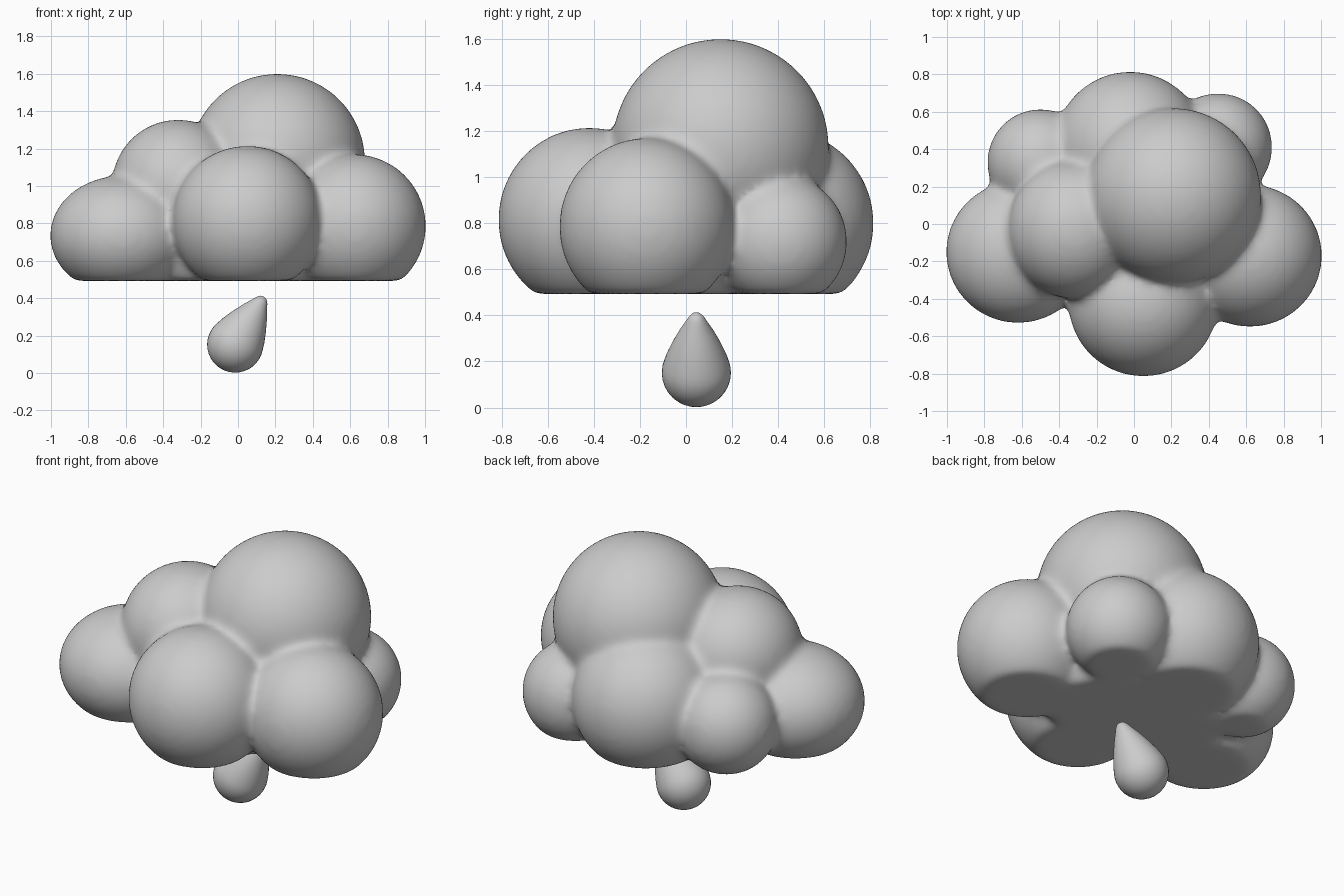
import bpy, bmesh, math
from mathutils import Matrix, Vector

if "Cube" in bpy.data.objects:
    bpy.data.objects.remove(bpy.data.objects["Cube"])

BASE = 0.492  # height of the flat underside


def material(name, rgb):
    m = bpy.data.materials.new(name)
    m.use_nodes = True
    m.diffuse_color = (*rgb, 1)
    m.node_tree.nodes["Principled BSDF"].inputs["Base Color"].default_value = (*rgb, 1)
    return m


def finish(bm, name, mat):
    for f in bm.faces:
        f.smooth = True
    mesh = bpy.data.meshes.new(name)
    bm.to_mesh(mesh)
    bm.free()
    mesh.materials.append(mat)
    ob = bpy.data.objects.new(name, mesh)
    bpy.context.collection.objects.link(ob)
    return ob


grey = material("soft grey", (0.6, 0.6, 0.6))

# Cloud: overlapping puffs (centre, radii), flattened underneath
puffs = [
    ((0.21, 0.15, 1.13), (0.47, 0.47, 0.47)),      # crown
    ((-0.32, -0.03, 1.0), (0.355, 0.37, 0.355)),   # shoulder
    ((-0.62, -0.15, 0.735), (0.385, 0.38, 0.32)),  # right side
    ((0.05, -0.42, 0.815), (0.4, 0.395, 0.4)),     # front
    ((0.62, -0.17, 0.785), (0.385, 0.38, 0.385)),  # left side
    ((-0.02, 0.4, 0.8), (0.41, 0.415, 0.41)),      # back
    ((0.45, 0.41, 0.72), (0.29, 0.29, 0.29)),      # back left
    ((-0.5, 0.33, 0.75), (0.285, 0.285, 0.285)),   # back right
    ((0.0, 0.0, 0.7), (0.6, 0.45, 0.4)),           # hidden core
]
bm = bmesh.new()
for centre, radii in puffs:
    place = Matrix.Translation(centre) @ Matrix.Diagonal((*radii, 1))
    bmesh.ops.create_icosphere(bm, subdivisions=5, radius=1, matrix=place)
for v in bm.verts:
    v.co.z = max(v.co.z, BASE)
cloud = finish(bm, "cloud", grey)

# Fuse the puffs and soften the creases
fuse = cloud.modifiers.new("fuse", 'REMESH')
fuse.mode = 'VOXEL'
fuse.voxel_size = 0.02
fuse.use_smooth_shade = True
soften = cloud.modifiers.new("soften", 'SMOOTH')
soften.factor = 0.5
soften.iterations = 18

# Raindrop: lathed teardrop, tip leaning toward the left
profile = [(0.15 * math.cos(a), 0.15 * math.sin(a))
           for a in (math.radians(d) for d in range(-90, 21, 10))]
profile += [(0.13, 0.085), (0.107, 0.14), (0.075, 0.205), (0.046, 0.255),
            (0.035, 0.275), (0.02, 0.293), (0, 0.299)]
bm = bmesh.new()
ring = [bm.verts.new((r, 0, z)) for r, z in profile]
edges = [bm.edges.new(pair) for pair in zip(ring, ring[1:])]
bmesh.ops.spin(bm, geom=ring + edges, cent=(0, 0, 0), axis=(0, 0, 1),
               angle=math.tau, steps=40)
bmesh.ops.remove_doubles(bm, verts=bm.verts, dist=0.0005)
bmesh.ops.recalc_face_normals(bm, faces=bm.faces)
lean = Matrix.Rotation(math.radians(31), 4, 'Y')
bm.transform(Matrix.Translation(Vector((-0.015, 0.045, 0.152))) @ lean)
finish(bm, "raindrop", grey)
